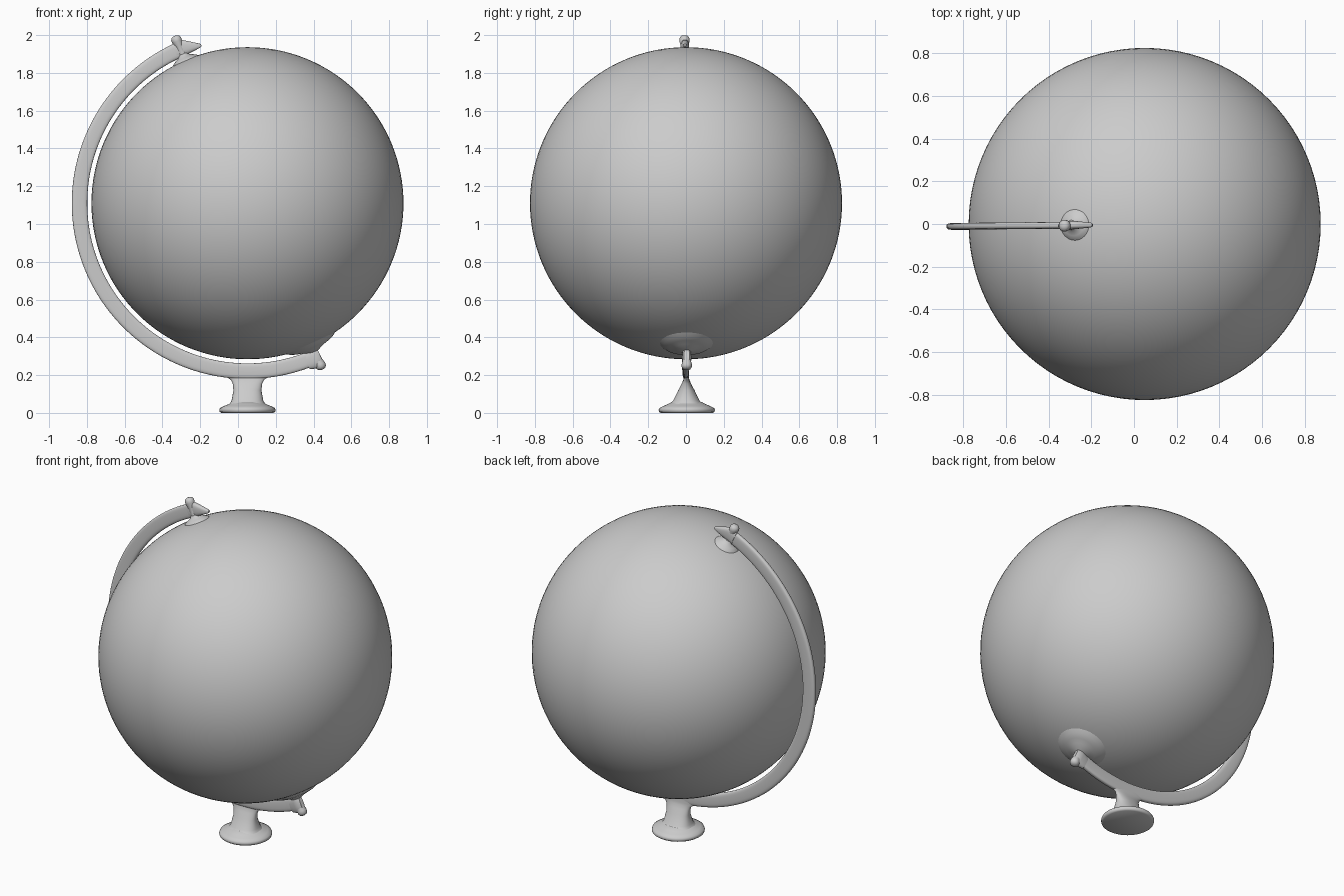
import bpy, bmesh
from math import sin, cos, radians, pi
from mathutils import Vector

cube = bpy.data.objects.get("Cube")
if cube:
    bpy.data.objects.remove(cube)

grey = bpy.data.materials.new("plain grey")
grey.use_nodes = True
colour = (0.6, 0.6, 0.6, 1)
grey.diffuse_color = colour
grey.node_tree.nodes["Principled BSDF"].inputs["Base Color"].default_value = colour

CENTRE = Vector((0.05, 0, 1.11))
RADIUS = 0.826
Y = Vector((0, 1, 0))


def finish(name, bm):
    bmesh.ops.recalc_face_normals(bm, faces=bm.faces)
    mesh = bpy.data.meshes.new(name)
    bm.to_mesh(mesh)
    bm.free()
    mesh.materials.append(grey)
    obj = bpy.data.objects.new(name, mesh)
    bpy.context.collection.objects.link(obj)
    bpy.ops.object.select_all(action='DESELECT')
    obj.select_set(True)
    bpy.context.view_layer.objects.active = obj
    bpy.ops.object.shade_smooth_by_angle(angle=radians(50))
    return obj


def loft(name, sections, power=1.0, sides=32):
    """Skin a row of closed sections: (centre, half axis a, half axis b)."""
    bm = bmesh.new()
    rings = []
    for c, a, b in sections:
        ring = []
        for i in range(sides):
            t = 2 * pi * i / sides
            u, v = cos(t), sin(t)
            u = abs(u) ** power * (1 if u > 0 else -1)
            v = abs(v) ** power * (1 if v > 0 else -1)
            ring.append(bm.verts.new(c + a * u + b * v))
        rings.append(ring)
    for r, s in zip(rings, rings[1:]):
        for i in range(sides):
            j = (i + 1) % sides
            bm.faces.new((r[i], r[j], s[j], s[i]))
    bm.faces.new(rings[0])
    bm.faces.new(rings[-1])
    return finish(name, bm)


def polar(deg):
    return Vector((cos(radians(deg)), 0, sin(radians(deg))))


# Ball
bm = bmesh.new()
bmesh.ops.create_uvsphere(bm, u_segments=96, v_segments=64, radius=RADIUS)
bmesh.ops.translate(bm, verts=bm.verts, vec=CENTRE)
finish("globe_ball", bm)

# Curved arm, from the upper pole round the right side to the lower pole
TOP, BOTTOM = 113.5, 294.3
sections = []
steps = 90
for i in range(steps + 1):
    f = i / steps
    out = polar(TOP + (BOTTOM - TOP) * f)
    y = -0.006 - 0.01 * sin(pi * f) + 0.01 * f
    sections.append((CENTRE + out * 0.889 + Y * y, out * 0.041, Y * 0.016))
loft("curved_arm", sections, power=0.6, sides=24)


# Pole pins and the flared collars that join them to the ball
def axle(name, deg, y, profile):
    out = polar(deg)
    side = polar(deg - 90)
    loft(name, [(CENTRE + out * d + Y * y, side * r, Y * r) for r, d in profile])


for name, deg, y, wide in (("upper", TOP, -0.008, 0.085), ("lower", BOTTOM, 0.004, 0.15)):
    axle(name + "_collar", deg, y * 0.5,
         [(wide, 0.807), (wide * 0.8, 0.828), (wide * 0.6, 0.838),
          (wide * 0.4, 0.846), (0.022, 0.862)])
    axle(name + "_pin", deg, y,
         [(0.022, 0.82), (0.019, 0.86), (0.021, 0.91), (0.027, 0.935),
          (0.027, 0.95), (0.02, 0.961), (0.008, 0.966)])

# Pointed tip past the upper pin
out, along = polar(TOP), polar(TOP - 90)
loft("pointer_tip",
     [(CENTRE + out * d + along * t - Y * 0.005, out * h, Y * w)
      for t, d, h, w in ((-0.03, 0.89, 0.042, 0.018), (0.02, 0.893, 0.043, 0.02),
                         (0.06, 0.88, 0.028, 0.016), (0.1, 0.867, 0.012, 0.011),
                         (0.11, 0.865, 0.006, 0.006))], power=0.75)

# Rounded end past the lower pin
out, along = polar(BOTTOM), polar(BOTTOM + 90)
loft("lower_arm_end",
     [(CENTRE + out * 0.895 + along * t + Y * 0.004, out * h, Y * w)
      for t, h, w in ((-0.06, 0.042, 0.017), (-0.02, 0.055, 0.024),
                      (0.005, 0.055, 0.024), (0.02, 0.04, 0.015))], power=0.8)

# Foot disc
X = Vector((1, 0, 0))
loft("foot_disc",
     [(Vector((0.05, 0.004, z)), X * r, Y * r)
      for r, z in ((0.138, 0), (0.147, 0.006), (0.149, 0.016), (0.145, 0.026),
                   (0.125, 0.036), (0.1, 0.046), (0.08, 0.058))], sides=64)

# Stem: round at the foot, thinning to a blade under the arm
loft("stem",
     [(Vector((0.05, 0.002, z)), X * a, Y * b)
      for z, a, b in ((0.035, 0.11, 0.11), (0.048, 0.094, 0.085), (0.065, 0.084, 0.07),
                      (0.12, 0.074, 0.043), (0.155, 0.078, 0.025), (0.175, 0.088, 0.016),
                      (0.19, 0.11, 0.013), (0.215, 0.13, 0.012))], power=0.85, sides=48)
